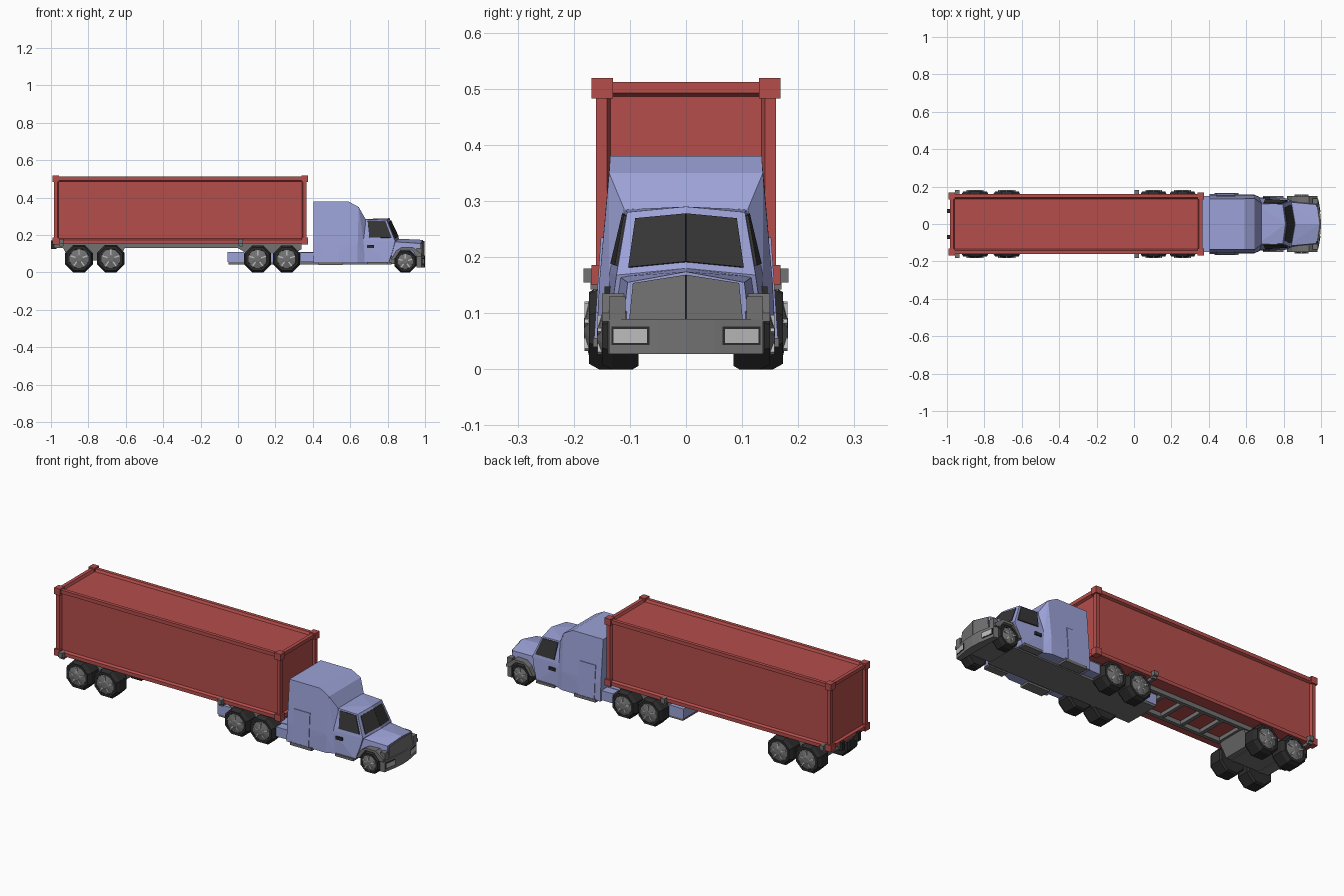
import bpy, bmesh, math
from mathutils import Vector, Matrix

if "Cube" in bpy.data.objects:
    bpy.data.objects.remove(bpy.data.objects["Cube"])


def material(name, r, g, b):
    m = bpy.data.materials.new(name)
    m.diffuse_color = (r, g, b, 1)
    m.use_nodes = True
    m.node_tree.nodes["Principled BSDF"].inputs["Base Color"].default_value = m.diffuse_color
    return m


RED = material("container_red", 0.46, 0.075, 0.07)
BLUE = material("cab_blue", 0.33, 0.36, 0.68)
DARK = material("dark_rubber", 0.025, 0.025, 0.025)
GLASS = material("dark_glass", 0.035, 0.035, 0.035)
TRIM = material("trim_grey", 0.17, 0.17, 0.17)
LAMP = material("lamp_grey", 0.5, 0.5, 0.5)


def finish(name, bm, mat):
    bmesh.ops.recalc_face_normals(bm, faces=bm.faces)
    me = bpy.data.meshes.new(name)
    bm.to_mesh(me)
    bm.free()
    ob = bpy.data.objects.new(name, me)
    bpy.context.collection.objects.link(ob)
    if mat:
        me.materials.append(mat)
    return ob


def box(name, x, y, z, mat):
    bm = bmesh.new()
    size = (x[1] - x[0], y[1] - y[0], z[1] - z[0])
    mid = (sum(x) / 2, sum(y) / 2, sum(z) / 2)
    bmesh.ops.create_cube(bm, size=1, matrix=Matrix.Translation(mid) @ Matrix.Diagonal((*size, 1)))
    return finish(name, bm, mat)


def sides(s, a, b):
    return sorted((s * a, s * b))


def hull(name, half, mat):
    """Convex faceted body from points on one side, mirrored over y."""
    bm = bmesh.new()
    for p in {(x, s * y, z) for x, y, z in half for s in (1, -1)}:
        bm.verts.new(p)
    out = bmesh.ops.convex_hull(bm, input=bm.verts)
    loose = [v for v in bm.verts if not v.link_faces]
    bmesh.ops.delete(bm, geom=loose, context='VERTS')
    bmesh.ops.dissolve_limit(bm, angle_limit=0.02, verts=bm.verts, edges=bm.edges)
    return finish(name, bm, mat)


def prism(name, xz, y, mat):
    bm = bmesh.new()
    f = bm.faces.new([bm.verts.new((px, y[0], pz)) for px, pz in xz])
    ext = bmesh.ops.extrude_face_region(bm, geom=[f])["geom"]
    bmesh.ops.translate(bm, vec=(0, y[1] - y[0], 0), verts=[v for v in ext if isinstance(v, bmesh.types.BMVert)])
    return finish(name, bm, mat)


def pane(name, quad, u, v, s, mat, lift=0.003):
    """Thin plate covering part (u, v) of a quad given as top-a, top-b, low-b, low-a."""
    a, b, c, d = (Vector(p) for p in quad)
    n = (b - a).cross(d - a).normalized()
    if n.x + n.y < 0:
        n = -n
    bm = bmesh.new()
    layers = []
    for k in (-lift, lift):
        ring = []
        for i, j in ((0, 0), (1, 0), (1, 1), (0, 1)):
            p = a.lerp(b, u[i]).lerp(d.lerp(c, u[i]), v[j]) + n * k
            ring.append(bm.verts.new((p.x, s * p.y, p.z)))
        layers.append(ring)
        bm.faces.new(ring)
    for i in range(4):
        j = (i + 1) % 4
        bm.faces.new((layers[0][i], layers[0][j], layers[1][j], layers[1][i]))
    return finish(name, bm, mat)


def lathe(name, prof, loc, s, n, mat):
    """Spin a (radius, outward) profile about the y axis into flat facets."""
    bm = bmesh.new()
    rings = []
    for r, o in prof:
        rings.append([bm.verts.new((loc[0] + r * math.cos((k + .5) * math.tau / n), s * (loc[1] + o),
                                    loc[2] + r * math.sin((k + .5) * math.tau / n))) for k in range(n)])
    for p, q in zip(rings, rings[1:]):
        for k in range(n):
            bm.faces.new((p[k], p[(k + 1) % n], q[(k + 1) % n], q[k]))
    bm.faces.new(rings[0])
    bm.faces.new(rings[-1])
    return finish(name, bm, mat)


def wheel(name, x, r, inner, outer, s):
    R, w = r / math.cos(math.pi / 8), outer - inner
    at = (x, inner, r)
    lathe(name + "_tyre", [(R * .9, 0), (R, .01), (R, w - .018), (R * .86, w), (R * .68, w), (R * .64, w - .008)], at, s, 8, DARK)
    lathe(name + "_rim", [(R * .66, w - .02), (R * .66, w - .001), (R * .56, w + .001), (R * .3, w + .006),
                          (R * .2, w + .009)], at, s, 10, TRIM)
    # five raised spokes across the rim
    bm = bmesh.new()
    for k in range(5):
        m = (Matrix.Translation((x, s * (outer + .003), r)) @ Matrix.Rotation(k * math.tau / 5, 4, 'Y')
             @ Matrix.Translation((0, 0, R * .34)) @ Matrix.Diagonal((.007, .009, R * .5, 1)))
        bmesh.ops.create_cube(bm, size=1, matrix=m)
    finish(name + "_spokes", bm, LAMP)


# Container with recessed panels
con = box("container", (-.985, .367), (-.16, .16), (.155, .512), RED)
bm = bmesh.new()
bm.from_mesh(con.data)
bm.normal_update()
panels = [f for f in bm.faces if f.normal.z > -.5]
bmesh.ops.inset_individual(bm, faces=panels, thickness=.027, depth=0)
bmesh.ops.inset_individual(bm, faces=panels, thickness=.009, depth=-.013)
bm.to_mesh(con.data)
bm.free()
for x in (-.992, .339):
    for s in (-1, 1):
        for z in (.15, .483):
            box("container_corner", (x, x + .036), sides(s, .13, .168), (z, z + .036), RED)

# Trailer ladder frame, bogie and rear fittings
for s in (-1, 1):
    box("trailer_rail", (-.985, .34), sides(s, .075, .095), (.132, .158), TRIM)
    box("tail_lamp", (-1, -.97), sides(s, .058, .08), (.125, .172), DARK)
    for x in (-.945, .015):
        box("mudguard_bracket", (x - .012, x + .012), sides(s, .158, .17), (.142, .18), TRIM)
        box("mudguard_flap", (x - .012, x + .012), sides(s, .17, .183), (.155, .18), TRIM)
        box("mudguard_arm", (x - .008, x + .008), sides(s, .09, .165), (.14, .155), TRIM)
for i in range(9):
    x = -.97 + i * .12
    box("trailer_crossmember", (x, x + .02), (-.085, .085), (.135, .155), TRIM)
prism("trailer_bogie", [(-.94, .14), (-.6, .14), (-.64, .065), (-.9, .065)], (-.088, .088), TRIM)
prism("fifth_wheel", [(0, .15), (.34, .15), (.34, .125), (.3, .1), (.05, .1), (0, .13)], (-.1, .1), TRIM)

# Tractor chassis
box("tractor_chassis", (-.055, .42), (-.1, .1), (.055, .11), BLUE)
box("tractor_side_tank", (.335, .42), (-.15, .15), (.055, .107), BLUE)
box("underbody", (-.05, .82), (-.098, .098), (.043, .056), TRIM)
box("engine_block", (.8, .965), (-.083, .083), (.045, .11), TRIM)

# Sleeper cabin
hull("sleeper", [(.405, .16, .05), (.405, .155, .15), (.405, .135, .38), (.59, .135, .38), (.64, .158, .05),
                 (.64, .155, .15), (.645, .137, .35), (.682, .11, .285), (.688, .137, .05)], BLUE)

# Driver cabin and its glass
roof_b, roof_f, roof_c = (.66, .108, .285), (.795, .105, .28), (.81, 0, .29)
sill_b, sill_f, sill_c = (.66, .137, .172), (.84, .124, .168), (.862, 0, .18)
hull("driver_cabin", [roof_b, roof_f, roof_c, sill_b, sill_f, sill_c,
                      (.66, .142, .05), (.805, .14, .05), (.825, .132, .11)], BLUE)
for s in (-1, 1):
    pane("windscreen", (roof_c, roof_f, sill_f, sill_c), (0, .84), (.12, .9), s, GLASS)
    pane("side_window", (roof_b, roof_f, sill_f, sill_b), (.24, .93), (.06, .86), s, GLASS, .005)
    box("door_handle", (.69, .728), sides(s, .13, .145), (.132, .148), DARK)
    box("cab_step", (.69, .8), sides(s, .11, .15), (.043, .056), TRIM)
    box("sleeper_step", (.43, .56), sides(s, .11, .166), (.04, .056), TRIM)
    pane("locker_door", ((.44, .1478, .235), (.54, .1478, .235), (.54, .16, .052), (.44, .16, .052)),
         (0, 1), (0, 1), s, BLUE, .004)

# Bonnet, grille and bumper
hull("bonnet", [(.82, .118, .165), (.82, 0, .182), (.975, .104, .155), (.99, 0, .174), (.975, .112, .085),
                (.99, 0, .085), (.82, .128, .085)], BLUE)
grille = ((.99, 0, .172), (.975, .104, .155), (.975, .112, .085), (.99, 0, .085))
hull("bumper", [(.955, .14, .027), (.955, .14, .09), (.982, .137, .09), (.982, .137, .027),
                (.997, .05, .027), (.997, .05, .09), (1, 0, .027), (1, 0, .09)], TRIM)
lamp = ((.997, .05, .09), (.982, .137, .09), (.982, .137, .027), (.997, .05, .027))
for s in (-1, 1):
    pane("grille", grille, (0, .9), (.04, .96), s, TRIM, .006)
    pane("lamp_surround", lamp, (.17, .95), (.22, .74), s, DARK, .002)
    pane("headlamp", lamp, (.22, .9), (.29, .68), s, LAMP, .003)
    prism("front_fender", [(.818, .07), (.845, .117), (.875, .135), (.935, .135), (.98, .1), (.98, .085),
                           (.958, .085), (.925, .122), (.872, .122), (.835, .07)], sides(s, .105, .15), TRIM)
    box("fender_cap", (.955, .983), sides(s, .108, .137), (.088, .13), TRIM)

    # Wheels
    wheel("front_wheel", .895, .059, .085, .15, s)
    for x in (.105, .26):
        wheel("drive_wheel", x, .072, .085, .173, s)
    for x in (-.85, -.68):
        wheel("trailer_wheel", x, .074, .085, .173, s)
for x, z in ((.105, .072), (.26, .072), (-.85, .074), (-.68, .074), (.895, .059)):
    box("axle", (x - .012, x + .012), (-.1, .1), (z - .012, z + .012), TRIM)
